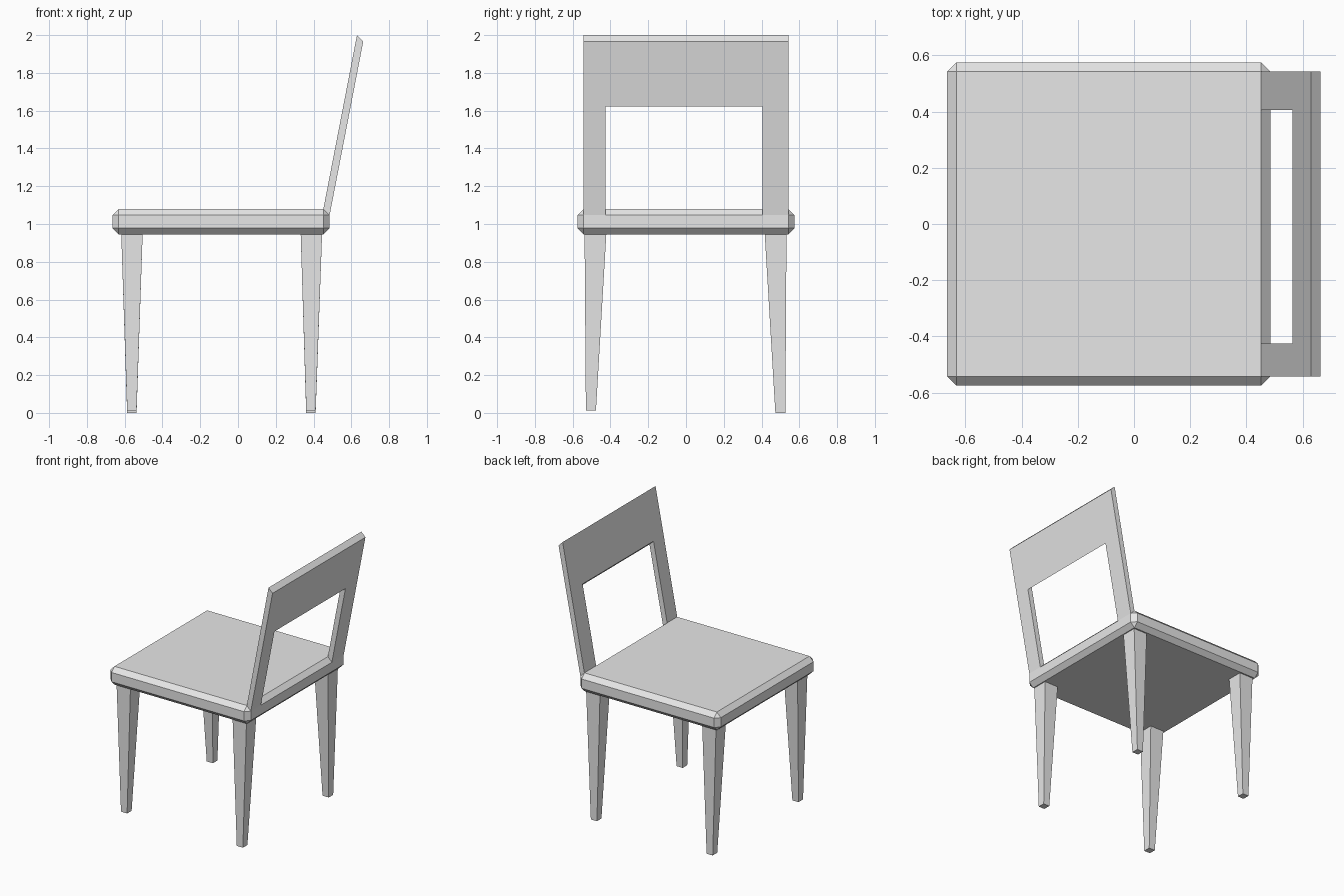
import bpy
import bmesh
from mathutils import Vector

cube = bpy.data.objects.get("Cube")
if cube:
    bpy.data.objects.remove(cube)

grey = bpy.data.materials.new("light_grey")
grey.use_nodes = True
grey.diffuse_color = (0.8, 0.8, 0.8, 1)
grey.node_tree.nodes["Principled BSDF"].inputs["Base Color"].default_value = (0.8, 0.8, 0.8, 1)


def finish(name, bm):
    bmesh.ops.recalc_face_normals(bm, faces=bm.faces)
    mesh = bpy.data.meshes.new(name)
    bm.to_mesh(mesh)
    bm.free()
    mesh.materials.append(grey)
    obj = bpy.data.objects.new(name, mesh)
    bpy.context.collection.objects.link(obj)
    return obj


def box(x, y, z):
    """Box between the low and high ends given for each axis."""
    bm = bmesh.new()
    bmesh.ops.create_cube(bm, size=1)
    for v in bm.verts:
        v.co = [span[c > 0] for span, c in zip((x, y, z), v.co)]
    return bm


# Seat: slab with every edge chamfered
CHAMFER = 0.033
seat = box((-0.665, 0.485), (-0.575, 0.575), (0.945, 1.08))
bmesh.ops.bevel(seat, geom=seat.edges[:], offset=CHAMFER, segments=1,
                affect='EDGES', profile=0.5)
finish("seat", seat)


# Legs: tapered boxes, with feet cut along one slightly sloping plane
def leg(name, x_top, y_top, x_foot, y_foot):
    bm = box(x_top, y_top, (0, 0.945))
    for v in bm.verts:
        if v.co.z < 0.5:
            v.co.x = x_foot[v.co.x > sum(x_top) / 2]
            v.co.y = y_foot[v.co.y > sum(y_top) / 2]
            v.co.z = 0.006 - 0.0114 * v.co.y
    finish(name, bm)


for end, x_top, x_foot in (("front", (-0.618, -0.505), (-0.587, -0.537)),
                           ("back", (0.332, 0.445), (0.361, 0.411))):
    leg(end + "_leg_a", x_top, (-0.537, -0.422), x_foot, (-0.53, -0.477))
    leg(end + "_leg_b", x_top, (0.417, 0.532), x_foot, (0.473, 0.526))

# Backrest: arch outline rising from the seat chamfer, given thickness
HALF, HOLE_LOW, HOLE_HIGH = 0.543, -0.425, 0.405
LINTEL = 0.625
outline = [(-HALF, 0), (-HALF, 1), (HALF, 1), (HALF, 0),
           (HOLE_HIGH, 0), (HOLE_HIGH, LINTEL), (HOLE_LOW, LINTEL), (HOLE_LOW, 0)]
foot, rise = Vector((0.452, 0, 1.08)), Vector((0.178, 0, 0.92))
back = bmesh.new()
face = back.faces.new([back.verts.new(foot + rise * t + Vector((0, y, 0)))
                       for y, t in outline])
solid = bmesh.ops.extrude_face_region(back, geom=[face])
bmesh.ops.translate(back, vec=(CHAMFER, 0, -CHAMFER),
                    verts=[g for g in solid["geom"] if isinstance(g, bmesh.types.BMVert)])
# Keep the near side if the extrusion dropped it
near = [v for v in back.verts if v.co.x < foot.x + rise.x * 2]
if not any(len(f.verts) == len(outline) and face.is_valid for f in back.faces):
    bmesh.ops.holes_fill(back, edges=back.edges[:], sides=0)
finish("backrest", back)
